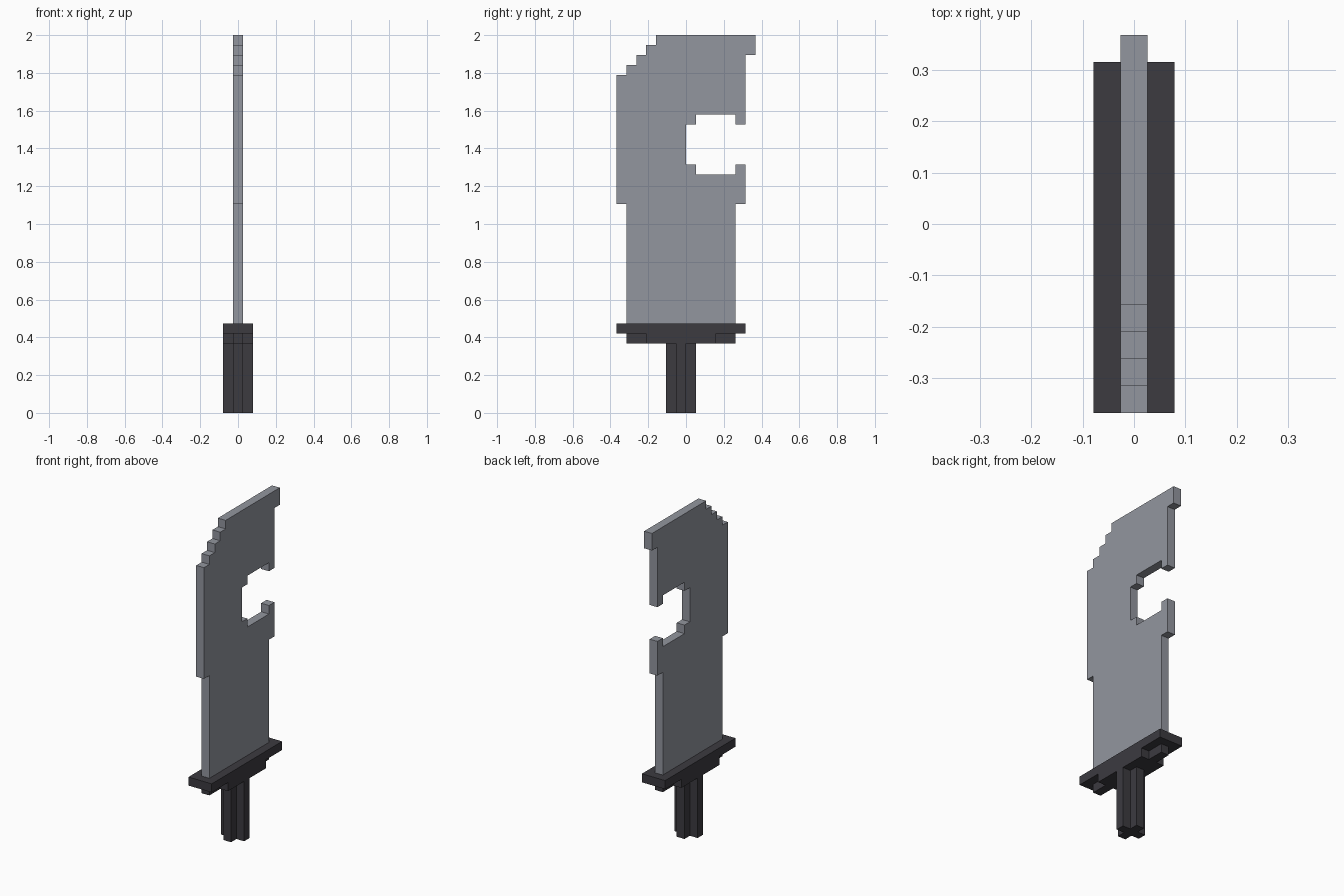
import bpy
import bmesh
from mathutils import Vector

U = 2 / 38  # one block of the stepped design

cube = bpy.data.objects.get("Cube")
if cube:
    bpy.data.objects.remove(cube, do_unlink=True)


def material(name, rgb):
    mat = bpy.data.materials.new(name)
    mat.use_nodes = True
    mat.diffuse_color = (*rgb, 1)
    mat.node_tree.nodes["Principled BSDF"].inputs["Base Color"].default_value = (*rgb, 1)
    return mat


def extrude(name, outline, shift, mat):
    """Fill a closed outline given in blocks and extrude it by shift."""
    bm = bmesh.new()
    face = bm.faces.new([bm.verts.new(Vector(p) * U) for p in outline])
    solid = bmesh.ops.extrude_face_region(bm, geom=[face])
    moved = [v for v in solid["geom"] if isinstance(v, bmesh.types.BMVert)]
    bmesh.ops.translate(bm, verts=moved, vec=Vector(shift) * U)
    bmesh.ops.recalc_face_normals(bm, faces=bm.faces)
    mesh = bpy.data.meshes.new(name)
    bm.to_mesh(mesh)
    bm.free()
    mesh.materials.append(mat)
    obj = bpy.data.objects.new(name, mesh)
    bpy.context.scene.collection.objects.link(obj)
    return obj


def cross(name, y_outer, y_inner, z, height, mat):
    """Plus-shaped bar: wide between y_inner, narrow out to y_outer."""
    (a, d), (b, c) = y_outer, y_inner
    half = [(.5, a), (.5, b), (1.5, b), (1.5, c), (.5, c), (.5, d)]
    outline = half + [(-x, y) for x, y in reversed(half)]
    return extrude(name, [(x, y, z) for x, y in outline], (0, 0, height), mat)


steel = material("steel grey", (0.29, 0.305, 0.345))
dark = material("dark grip", (0.045, 0.043, 0.051))

# Blade: stepped back, hooked tip and notched edge
stairs = [(-7, 34)]
for i in range(4):
    stairs += [(-6 + i, 34 + i), (-6 + i, 35 + i)]
tip = [(7, 38), (7, 36), (6, 36)]
notch_top = [(6, 29), (5, 29), (5, 30), (1, 30), (1, 29), (0, 29)]
notch = notch_top + [(y, 54 - z) for y, z in reversed(notch_top)]
base = [(6, 21), (5, 21), (5, 9), (-6, 9), (-6, 21), (-7, 21)]
extrude("blade", [(-.5, y, z) for y, z in stairs + tip + notch + base], (1, 0, 0), steel)

# Guard plate with its stepped underside
plate = [(-1.5, -7, 8), (1.5, -7, 8), (1.5, 6, 8), (-1.5, 6, 8)]
extrude("guard_plate", plate, (0, 0, 1), dark)
cross("guard_underside", (-6, 5), (-4, 3), 7, 1, dark)

# Grip with a plus-shaped section
cross("grip", (-2, 1), (-1, 0), 0, 7, dark)
